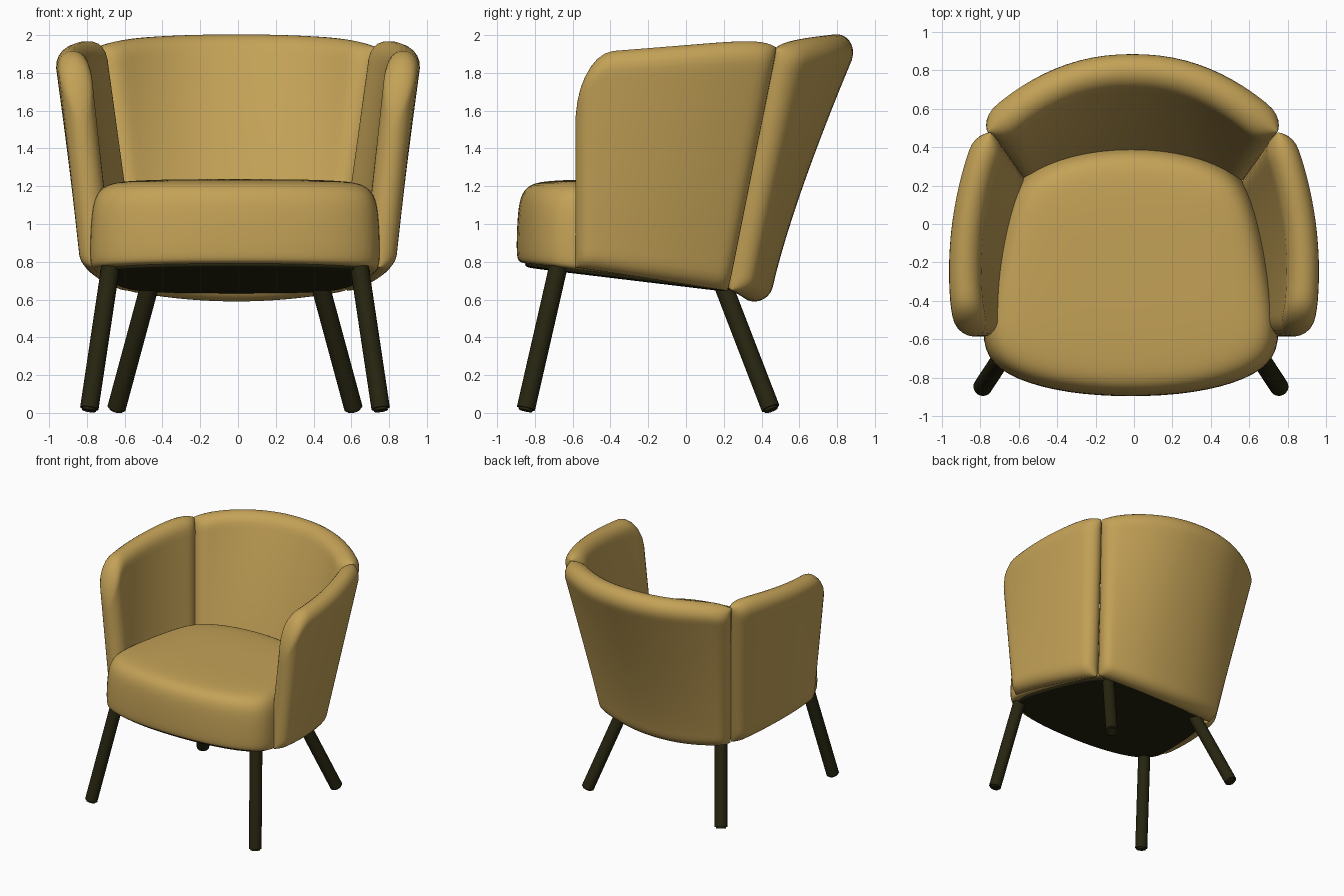
import bpy, bmesh, math
from mathutils import Vector

cube = bpy.data.objects.get("Cube")
if cube:
    bpy.data.objects.remove(cube, do_unlink=True)


def material(name, color):
    m = bpy.data.materials.new(name)
    m.use_nodes = True
    m.diffuse_color = color
    m.node_tree.nodes["Principled BSDF"].inputs["Base Color"].default_value = color
    return m


fabric = material("mustard fabric", (0.55, 0.36, 0.095, 1))
dark = material("dark wood", (0.02, 0.018, 0.005, 1))


def finish(bm, name, mat, subdiv=0):
    bmesh.ops.recalc_face_normals(bm, faces=bm.faces)
    for f in bm.faces:
        f.smooth = True
    mesh = bpy.data.meshes.new(name)
    bm.to_mesh(mesh)
    bm.free()
    mesh.materials.append(mat)
    ob = bpy.data.objects.new(name, mesh)
    bpy.context.collection.objects.link(ob)
    if subdiv:
        mod = ob.modifiers.new("Smooth", "SUBSURF")
        mod.levels = mod.render_levels = subdiv
    return ob


def sharpen(ob):
    bpy.ops.object.select_all(action="DESELECT")
    ob.select_set(True)
    bpy.context.view_layer.objects.active = ob
    bpy.ops.object.shade_smooth_by_angle(angle=math.radians(40))


def padded_panel(name, surface, width, height, thick, radius, n=28):
    """Upholstered panel: two sheets around a middle surface, rounded at the rim."""
    bm = bmesh.new()
    steps = [0.5 - 0.5 * math.cos(math.pi * i / n) for i in range(n + 1)]

    def edge(t, length):
        d = min(min(t, 1 - t) * length / radius, 1)
        return math.sqrt(max(0, 1 - (1 - d) ** 2))

    sheets = ({}, {})
    for i, u in enumerate(steps):
        for j, v in enumerate(steps):
            a, b = min(u, 0.99), min(v, 0.99)
            du = surface(a + 0.01, b) - surface(a, b)
            dv = surface(a, b + 0.01) - surface(a, b)
            normal = du.cross(dv).normalized()
            p = surface(u, v)
            rim = i in (0, n) or j in (0, n)
            off = normal * thick / 2 * edge(u, width) * edge(v, height)
            sheets[0][i, j] = bm.verts.new(p if rim else p + off)
            sheets[1][i, j] = sheets[0][i, j] if rim else bm.verts.new(p - off)
    for s in sheets:
        for i in range(n):
            for j in range(n):
                bm.faces.new((s[i, j], s[i + 1, j], s[i + 1, j + 1], s[i, j + 1]))
    return finish(bm, name, fabric)


def lerp(a, b, t):
    return a + (b - a) * t


def quad(a, b, c, t):
    """Parabola through three values at 0, 0.5 and 1."""
    return 2 * a * (t - 0.5) * (t - 1) + 4 * b * t * (1 - t) + 2 * c * t * (t - 0.5)


# Side panels, with a rounded upper front corner
def side_surface(side):
    def surface(u, v):
        top = lerp(1.9, 1.985, u) - 0.05 * u ** 14
        d = min(u * 1.05 / 0.2, 1)
        top -= 0.38 * (1 - math.sqrt(max(0, 1 - (1 - d) ** 2)))
        z = lerp(lerp(0.77, 0.645, u), top, v)
        h = (z - 0.65) / 1.3
        y = lerp(-0.585, lerp(0.22, 0.48, h), u)
        x = lerp(quad(0.74, 0.69, 0.58, u), quad(0.86, 0.885, 0.75, u), h)
        return Vector((side * x, y, z))
    return surface


for side, label in ((1, "left"), (-1, "right")):
    padded_panel(label + "_side_panel", side_surface(side), 1.0, 1.25, 0.17, 0.1)


# Curved, leaning back panel
def back_surface(u, v):
    s = 2 * u - 1
    k = abs(s)
    z = lerp(0.59 + 0.06 * k ** 2, 1.998 - 0.03 * k ** 2 - 0.04 * k ** 8, v)
    centre = 0.35 + 0.48 * v ** 1.25
    rim = lerp(0.24, 0.48, v)
    y = lerp(centre, rim, k ** 2.2)
    return Vector((s * lerp(0.58, 0.755, v) - 0.008, y, z))


padded_panel("back_panel", back_surface, 1.6, 1.4, 0.19, 0.1, 36)

# Seat cushion and its dark underside, stacked from one outline
half = [(0, -0.9), (0.33, -0.88), (0.6, -0.81), (0.755, -0.7), (0.775, -0.52),
        (0.72, -0.2), (0.66, 0.08), (0.57, 0.27), (0.33, 0.38), (0, 0.42)]
outline = half + [(-x, y) for x, y in half[-2:0:-1]]
SHIFT = -0.016


def under(y):
    return 0.795 - 0.12 * (y + 0.9)


def stacked(name, rings, height, mat):
    """Rings are (scale, level); height turns y and level into z."""
    bm = bmesh.new()
    mid = -0.24
    loops = []
    for scale, level in rings:
        loop = []
        for x, y in outline:
            py = mid + (y - mid) * scale
            loop.append(bm.verts.new((x * scale + SHIFT, py, height(py, level))))
        loops.append(loop)
    n = len(outline)
    for a, b in zip(loops, loops[1:]):
        for i in range(n):
            j = (i + 1) % n
            bm.faces.new((a[i], a[j], b[j], b[i]))
    for loop in (loops[0], loops[-1]):
        bm.faces.new(loop)
    return finish(bm, name, mat, 2)


stacked("seat_cushion",
        [(0.5, 0), (0.93, 0), (0.985, 0.01), (1.005, 0.07), (1.005, 0.3), (0.995, 0.62),
         (0.97, 0.82), (0.9, 0.945), (0.75, 0.985), (0.4, 1), (0.15, 1)],
        lambda y, t: lerp(under(y), 1.237, t), fabric)
stacked("seat_base", [(0.5, -0.02), (0.9, -0.02), (0.94, -0.015), (0.94, 0.03), (0.5, 0.03)],
        lambda y, t: under(y) + t, dark)


# Splayed round legs
def leg(name, foot, top):
    foot, top = Vector(foot), Vector(top)
    axis = top - foot
    bm = bmesh.new()
    bmesh.ops.create_cone(bm, cap_ends=True, segments=20, radius1=0.049,
                          radius2=0.049, depth=axis.length)
    rim = [e for e in bm.edges if all(v.co.z < 0 for v in e.verts)]
    bmesh.ops.bevel(bm, geom=rim, offset=0.012, segments=2, affect="EDGES")
    ob = finish(bm, name, dark)
    ob.location = (foot + top) / 2
    ob.rotation_mode = "QUATERNION"
    ob.rotation_quaternion = axis.to_track_quat("Z", "Y")
    sharpen(ob)


for side, label in ((1, "left"), (-1, "right")):
    leg("front_" + label + "_leg", (side * 0.773 + SHIFT, -0.85, 0.012),
        (side * 0.655 + SHIFT, -0.67, 0.8))
    leg("back_" + label + "_leg", (side * 0.63 + SHIFT, 0.452, 0.014),
        (side * 0.45 + SHIFT, 0.195, 0.68))
